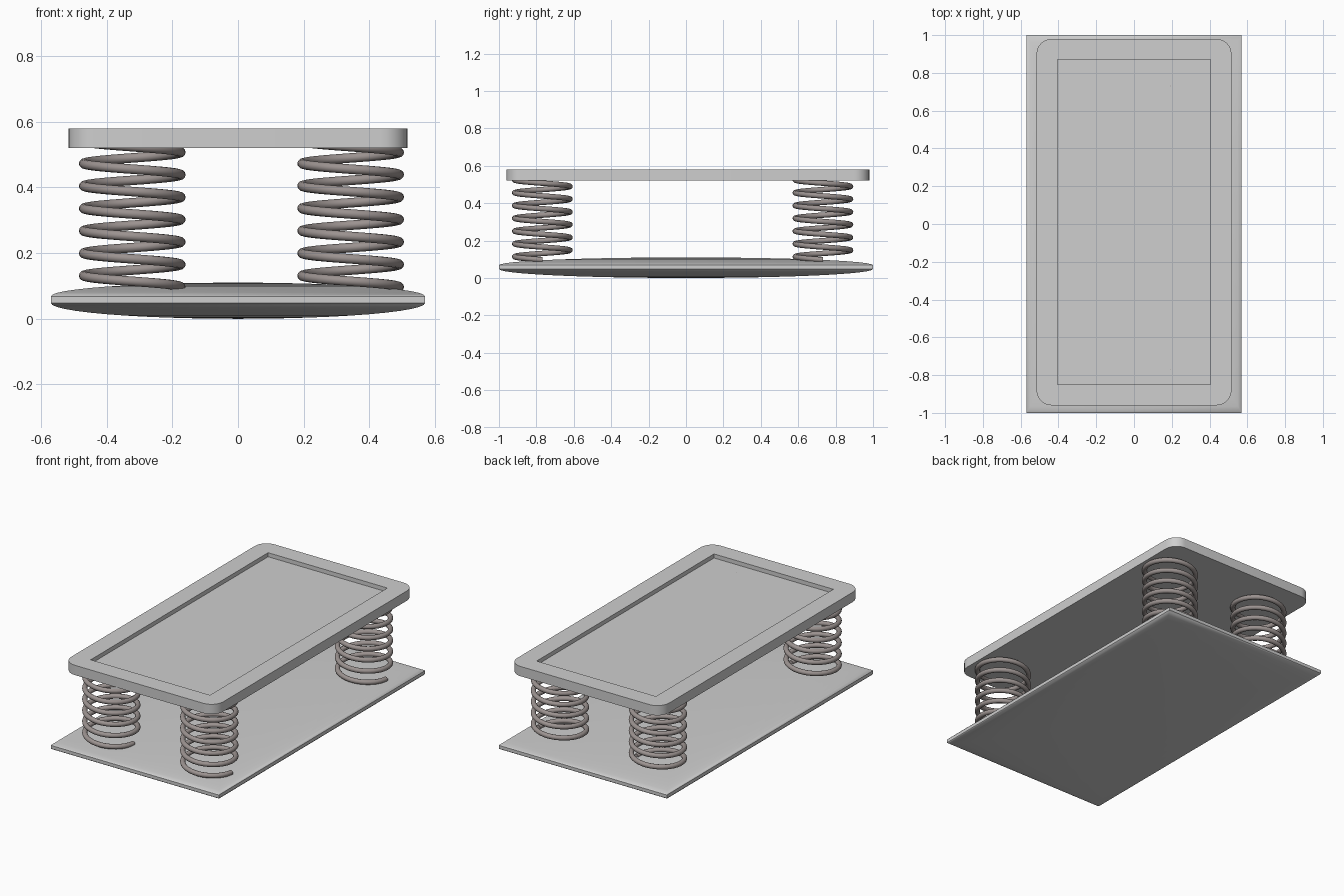
import bpy, bmesh, math

if "Cube" in bpy.data.objects:
    bpy.data.objects.remove(bpy.data.objects["Cube"])


def material(name, rgb):
    m = bpy.data.materials.new(name)
    m.diffuse_color = (*rgb, 1)
    m.use_nodes = True
    m.node_tree.nodes["Principled BSDF"].inputs["Base Color"].default_value = m.diffuse_color
    return m


light_grey = material("light grey", (0.62, 0.62, 0.62))
steel = material("warm steel", (0.33, 0.29, 0.28))


def make_object(name, bm, mat, angle=None):
    bmesh.ops.recalc_face_normals(bm, faces=bm.faces)
    mesh = bpy.data.meshes.new(name)
    bm.to_mesh(mesh)
    bm.free()
    ob = bpy.data.objects.new(name, mesh)
    bpy.context.collection.objects.link(ob)
    mesh.materials.append(mat)
    if angle:
        bpy.ops.object.select_all(action='DESELECT')
        ob.select_set(True)
        bpy.context.view_layer.objects.active = ob
        bpy.ops.object.shade_smooth_by_angle(angle=math.radians(angle))
    return ob


def bridge(bm, a, b):
    n = len(a)
    for i in range(n):
        bm.faces.new((a[i], a[(i + 1) % n], b[(i + 1) % n], b[i]))


# Base: rectangular pillow, nested rectangles following an elliptical profile
bm = bmesh.new()
profile = []
steps = 12
for k in range(steps):
    t = math.pi / 2 * (1 - k / steps)
    profile.append((math.cos(t), 0.048 - 0.048 * math.sin(t)))
profile.append((1, 0.048))
profile += [(r, 0.068 + (0.048 - z) * 0.042 / 0.048) for r, z in reversed(profile)]
rings = []
for r, z in profile:
    r = max(r, 0.03)
    rings.append([bm.verts.new((sx * 0.57 * r, sy * r, z))
                  for sx, sy in ((-1, -1), (1, -1), (1, 1), (-1, 1))])
for a, b in zip(rings, rings[1:]):
    bridge(bm, a, b)
bm.faces.new(rings[0])
bm.faces.new(rings[-1])
make_object("base_plate", bm, light_grey, 35)

# Top tray: rounded slab with a sharp-cornered rectangular recess
HX, Y0, Y1, R = 0.516, -0.96, 0.98, 0.08
outline = []
for cx, cy, start in ((HX - R, Y1 - R, 0), (-HX + R, Y1 - R, 90),
                      (-HX + R, Y0 + R, 180), (HX - R, Y0 + R, 270)):
    for i in range(9):
        a = math.radians(start + i * 90 / 8)
        outline.append((cx + R * math.cos(a), cy + R * math.sin(a)))
bm = bmesh.new()
low = [bm.verts.new((x, y, 0.52)) for x, y in outline]
top = [bm.verts.new((x, y, 0.58)) for x, y in outline]
bridge(bm, low, top)
bm.faces.new(low)
corners = ((0.405, 0.87), (-0.405, 0.87), (-0.405, -0.85), (0.405, -0.85))
lip = [bm.verts.new((x, y, 0.58)) for x, y in corners]
floor = [bm.verts.new((x, y, 0.555)) for x, y in corners]
bridge(bm, lip, floor)
bm.faces.new(floor)
for c in range(4):
    arc = top[c * 9:c * 9 + 9]
    for i in range(8):
        bm.faces.new((arc[i], arc[i + 1], lip[c]))
    bm.faces.new((arc[8], top[(c * 9 + 9) % 36], lip[(c + 1) % 4], lip[c]))
make_object("top_tray", bm, light_grey, 30)


# Springs: round wire swept along a left-handed helix starting at +x
def spring(name, cx, cy):
    coil_r, wire_r, pitch, turns, per_turn, sides = 0.148, 0.0145, 0.0683, 6.5, 40, 12
    bm = bmesh.new()
    loops = []
    for i in range(int(turns * per_turn) + 1):
        a = -2 * math.pi * i / per_turn
        z = 0.097 + pitch * i / per_turn
        loop = []
        for j in range(sides):
            b = 2 * math.pi * j / sides
            r = coil_r + wire_r * math.cos(b)
            loop.append(bm.verts.new((cx + r * math.cos(a), cy + r * math.sin(a),
                                      z + wire_r * math.sin(b))))
        loops.append(loop)
    for a, b in zip(loops, loops[1:]):
        bridge(bm, a, b)
    bm.faces.new(loops[0])
    bm.faces.new(loops[-1])
    make_object(name, bm, steel, 50)


for side, cx in (("left", -0.322), ("right", 0.343)):
    for end, cy in (("front", -0.768), ("back", 0.732)):
        spring(f"{end}_{side}_spring", cx, cy)
